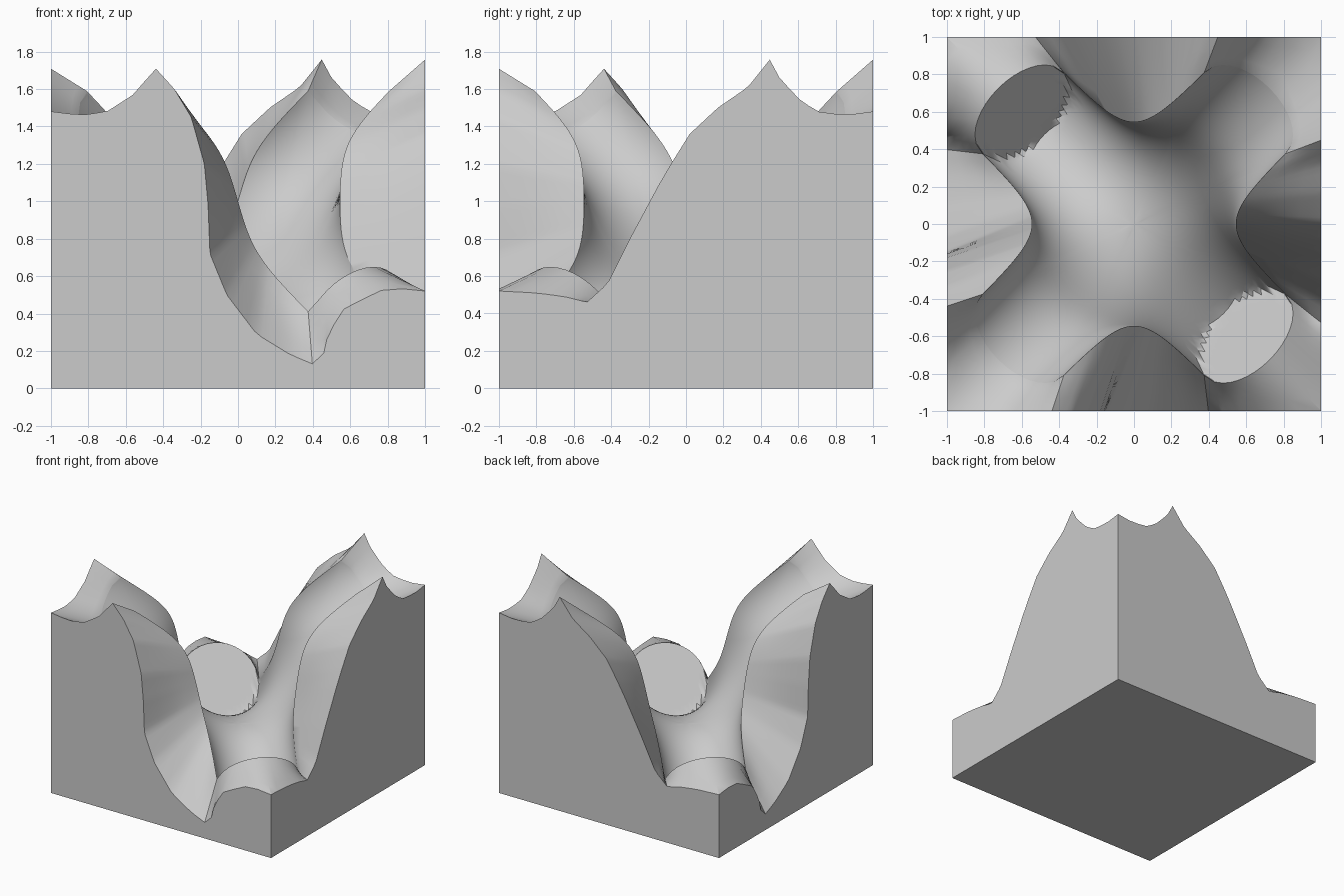
import bpy, bmesh, math
from mathutils import Vector

cube = bpy.data.objects.get("Cube")
if cube:
    bpy.data.objects.remove(cube, do_unlink=True)

RADIUS, BLEND, REACH, STEPS, RINGS = 0.305, 0.13, 1.04, 64, 36
ARMS = [Vector(d).normalized() for d in ((1, 1, 1), (-1, -1, 1), (1, -1, -1), (-1, 1, -1))]

# Wall rims as (angle from the middle of the wall, position along it, height)
FRONT_RIM = [(-45, -1, 1.48), (-40, -.84, 1.46), (-34, -.7, 1.48), (-29, -.56, 1.57),
             (-25, -.44, 1.71), (-18, -.34, 1.6), (-10, -.25, 1.45), (-3, -.18, 1.2),
             (0, -.16, .98), (4, -.15, .72), (9, -.06, .5), (14, .1, .29), (20, .28, .18),
             (25, .4, .13), (27, .46, .19), (30, .48, .29), (34, .57, .43), (40, .8, .54),
             (45, 1, .52)]
SIDE_RIM = [(-45, -1, .52), (-38, -.8, .51), (-32, -.65, .49), (-25, -.53, .46),
            (-20, -.42, .56), (-12, -.3, .8), (-4, -.15, 1.08), (0, -.08, 1.2),
            (5, .02, 1.36), (12, .17, 1.5), (19, .33, 1.61), (25, .45, 1.76),
            (27, .5, 1.66), (31, .6, 1.55), (36, .7, 1.48), (41, .85, 1.46), (45, 1, 1.48)]


def rim_point(rim, angle):
    for (a, p, z), (b, q, w) in zip(rim, rim[1:]):
        if angle <= b:
            f = (angle - a) / (b - a)
            return p + (q - p) * f, z + (w - z) * f
    return rim[-1][1:]


def node(x, y, z):
    """Four blended round arms with flat ends; negative inside."""
    p = Vector((x, y, z - 1))
    total, cap = 0, -9
    for d in ARMS:
        t = p.dot(d)
        across = p.length_squared - max(t, 0) ** 2
        total += math.exp(-(math.sqrt(max(across, 0)) - RADIUS) / BLEND)
        cap = max(cap, t - REACH)
    return max(-BLEND * math.log(total), cap)


def deepest(x, y):
    """Height at which a vertical line runs deepest inside the node."""
    best = min((i * 0.05 for i in range(41)), key=lambda z: node(x, y, z))
    lo, hi = best - 0.05, best + 0.05
    for _ in range(13):
        a, b = lo + (hi - lo) / 3, hi - (hi - lo) / 3
        if node(x, y, a) < node(x, y, b):
            hi = b
        else:
            lo = a
    return (lo + hi) / 2


def underside(x, y):
    hi = deepest(x, y)
    lo = -0.2
    for _ in range(16):
        mid = (lo + hi) / 2
        if node(x, y, mid) < 0:
            hi = mid
        else:
            lo = mid
    return hi


def ray(dx, dy, wall):
    """Cavity floor, parting sheet and wall along one direction."""
    lo, hi = 0.2, 1.3
    for _ in range(15):
        mid = (lo + hi) / 2
        if node(dx * mid, dy * mid, deepest(dx * mid, dy * mid)) < 0:
            lo = mid
        else:
            hi = mid
    pts = []
    for i in range(1, RINGS):
        r = lo * (1 - (1 - i / RINGS) ** 2)
        pts.append(Vector((dx * r, dy * r, underside(dx * r, dy * r))))
    edge = Vector((dx * lo, dy * lo, deepest(dx * lo, dy * lo)))
    pts += [edge.lerp(wall, k / 4) for k in range(5)]
    pts.append(Vector((wall.x, wall.y, 0)))
    return pts


# Front and side halves of the ring, then their mirror image across x = y
half = []
for side, rim in enumerate((FRONT_RIM, SIDE_RIM)):
    for i in range(STEPS + (side == 1)):
        s = 2 * i / STEPS - 1
        angle = 45 * (0.4 * s + 0.6 * s ** 3)
        along, z = rim_point(rim, angle)
        a = math.radians(angle)
        if side == 0:
            half.append(ray(math.sin(a), -math.cos(a), Vector((along, -1, z))))
        else:
            half.append(ray(math.cos(a), math.sin(a), Vector((1, along, z))))
ring = half + [[Vector((p.y, p.x, p.z)) for p in pts] for pts in half[-2:0:-1]]

# Mould block
bm = bmesh.new()
centre = bm.verts.new((0, 0, underside(0, 0)))
rows = [[bm.verts.new(p) for p in pts] for pts in ring]
for a, b in zip(rows, rows[1:] + rows[:1]):
    bm.faces.new((centre, a[0], b[0]))
    for k in range(len(a) - 1):
        bm.faces.new((a[k], a[k + 1], b[k + 1], b[k]))
bm.faces.new([row[-1] for row in reversed(rows)])
bmesh.ops.recalc_face_normals(bm, faces=bm.faces)

mesh = bpy.data.meshes.new("mould_block")
bm.to_mesh(mesh)
bm.free()
block = bpy.data.objects.new("mould_block", mesh)
bpy.context.collection.objects.link(block)

# Plain grey finish
grey = bpy.data.materials.new("light_grey")
grey.use_nodes = True
grey.diffuse_color = (0.6, 0.6, 0.6, 1)
grey.node_tree.nodes["Principled BSDF"].inputs["Base Color"].default_value = (0.6, 0.6, 0.6, 1)
mesh.materials.append(grey)

bpy.ops.object.select_all(action="DESELECT")
block.select_set(True)
bpy.context.view_layer.objects.active = block
bpy.ops.object.shade_smooth_by_angle(angle=math.radians(30))
